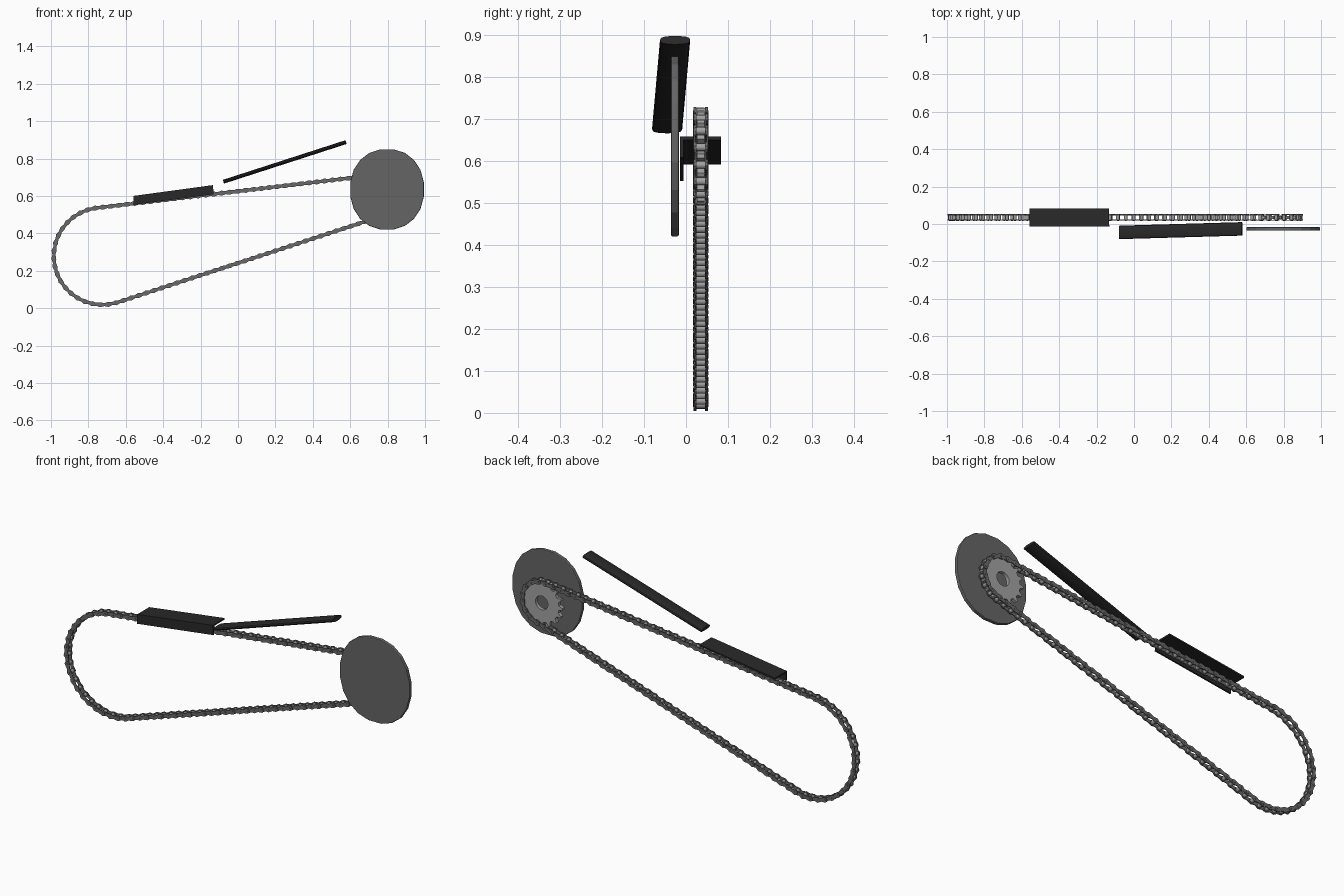
import bpy, bmesh, math
from mathutils import Vector, Matrix

if "Cube" in bpy.data.objects:
    bpy.data.objects.remove(bpy.data.objects["Cube"])


def material(name, v):
    m = bpy.data.materials.new(name)
    m.diffuse_color = (v, v, v, 1)
    m.use_nodes = True
    m.node_tree.nodes["Principled BSDF"].inputs["Base Color"].default_value = m.diffuse_color
    return m


BLACK = material("black plastic", 0.022)
DARK = material("dark steel", 0.13)
LINK = material("chain steel", 0.14)
LIGHT = material("light steel", 0.36)


def finish(name, bm, mat, smooth=False, bevel=0):
    bmesh.ops.recalc_face_normals(bm, faces=bm.faces)
    me = bpy.data.meshes.new(name)
    bm.to_mesh(me)
    bm.free()
    ob = bpy.data.objects.new(name, me)
    bpy.context.collection.objects.link(ob)
    me.materials.append(mat)
    if bevel:
        b = ob.modifiers.new("bevel", "BEVEL")
        b.width, b.segments = bevel, 2
        b.limit_method = 'ANGLE'
        b.angle_limit = math.radians(50)
    if smooth:
        bpy.context.view_layer.objects.active = ob
        ob.select_set(True)
        bpy.ops.object.shade_smooth_by_angle(angle=math.radians(40))
        ob.select_set(False)
    return ob


def prism(bm, pts, y0, y1):
    """Extrude an outline in x,z along y."""
    a = [bm.verts.new((x, y0, z)) for x, z in pts]
    b = [bm.verts.new((x, y1, z)) for x, z in pts]
    bm.faces.new(a)
    bm.faces.new(b[::-1])
    n = len(pts)
    for i in range(n):
        j = (i + 1) % n
        bm.faces.new((a[i], b[i], b[j], a[j]))


def circle(c, r, n, phase=0):
    return [(c[0] + r * math.cos(phase + math.tau * i / n),
             c[1] + r * math.sin(phase + math.tau * i / n)) for i in range(n)]


# Chain path: a belt around a small front circle and a large rear circle
FRONT, RF = Vector((0.785, 0.61)), 0.107
REAR, RR = Vector((-0.725, 0.278)), 0.26
CY = 0.035
axis = FRONT - REAR
tilt = math.atan2(axis.y, axis.x)
taper = math.asin((RR - RF) / axis.length)
run = axis.length * math.cos(taper)
half = math.pi / 2 - taper
arc_f, arc_r = RF * half, RR * (math.tau - 2 * half)
total = 2 * arc_f + 2 * run + arc_r


def polar(c, r, a):
    return c + r * Vector((math.cos(a), math.sin(a)))


def path(s):
    s %= total
    if s < arc_f:
        return polar(FRONT, RF, tilt + s / RF)
    s -= arc_f
    up, low = tilt + half, tilt - half
    if s < run:
        return polar(FRONT, RF, up).lerp(polar(REAR, RR, up), s / run)
    s -= run
    if s < arc_r:
        return polar(REAR, RR, up + s / RR)
    s -= arc_r
    if s < run:
        return polar(REAR, RR, low).lerp(polar(FRONT, RF, low), s / run)
    s -= run
    return polar(FRONT, RF, low + s / RF)


# Chain: waisted side plates, alternating inner and outer, with rollers and pins
COUNT = 100
joints = [path(total * i / COUNT) for i in range(COUNT)]
plates, rollers, pins = bmesh.new(), bmesh.new(), bmesh.new()
for i, p in enumerate(joints):
    q = joints[(i + 1) % COUNT]
    d = (q - p).normalized()
    n = Vector((-d.y, d.x))
    mid, h = (p + q) / 2, (q - p).length / 2
    outline = []
    for side in (1, -1):
        for k in range(7):
            a = math.radians(-120 + 40 * k)
            outline.append(mid + side * (d * (h + 0.0135 * math.cos(a))
                                         + n * 0.0135 * math.sin(a)))
        outline.append(mid + side * n * 0.008)
    off = 0.0105 if i % 2 else 0.0140
    for s in (1, -1):
        prism(plates, outline, CY + s * off, CY + s * (off + 0.0032))
    prism(rollers, circle(p, 0.0095, 10), CY - 0.0105, CY + 0.0105)
    prism(pins, circle(p, 0.0045, 8), CY - 0.0188, CY + 0.0188)
finish("chain_plates", plates, LINK)
finish("chain_rollers", rollers, LIGHT, smooth=True)
finish("chain_pins", pins, LINK, smooth=True)

# Sprocket: toothed ring with a round bore
TEETH = 16
bm = bmesh.new()
rings = []
for y in (CY - 0.009, CY + 0.009):
    outer, inner = [], []
    for t in range(TEETH):
        for f, r in ((-0.2, -0.0095), (0.2, -0.0095), (0.4, 0.010), (0.6, 0.010)):
            a = tilt + math.tau * (t + f) / TEETH
            for ring, rad in ((outer, RF + r), (inner, 0.035)):
                v = polar(FRONT, rad, a)
                ring.append(bm.verts.new((v.x, y, v.y)))
    rings.append((outer, inner))
(o0, i0), (o1, i1) = rings
for k in range(len(o0)):
    j = (k + 1) % len(o0)
    for a, b in ((o0, i0), (o1, o0), (i1, o1), (i0, i1)):
        bm.faces.new((a[k], a[j], b[j], b[k]))
finish("sprocket", bm, LIGHT)

# Guard disc: slightly squared oval in front of the sprocket
bm = bmesh.new()
disc = []
for k in range(20):
    a = math.tau * (k + 0.5) / 20
    c, s = math.cos(a), math.sin(a)
    disc.append((0.797 + 0.199 * math.copysign(abs(c) ** 0.93, c),
                 0.635 + 0.217 * math.copysign(abs(s) ** 0.93, s)))
prism(bm, disc, -0.036, -0.017)
finish("guard_disc", bm, DARK, bevel=0.004)

# Chain cover: sloped top plate with a front flange
bm = bmesh.new()
prism(bm, [(-0.56, 0.552), (-0.13, 0.609), (-0.134, 0.658), (-0.56, 0.600)],
      -0.014, -0.006)
prism(bm, [(-0.56, 0.592), (-0.134, 0.650), (-0.134, 0.658), (-0.56, 0.600)],
      -0.006, 0.083)
finish("chain_cover", bm, BLACK)

# Long bar: flat rounded section swept between two end points
bm = bmesh.new()
start, end = Vector((-0.078, -0.045, 0.676)), Vector((0.578, -0.026, 0.888))
up = Vector((-0.31, 0, 0.95))
ends = []
for p in (start, end):
    ring = []
    for k in range(16):
        a = math.tau * k / 16
        c, s = math.cos(a), math.sin(a)
        ring.append(bm.verts.new(p + Vector((0, 0.036 * c, 0))
                                 + up * 0.0105 * math.copysign(abs(s) ** 0.6, s)))
    ends.append(ring)
bm.faces.new(ends[0])
bm.faces.new(ends[1][::-1])
for k in range(16):
    j = (k + 1) % 16
    bm.faces.new((ends[0][k], ends[1][k], ends[1][j], ends[0][j]))
finish("long_bar", bm, BLACK, smooth=True)
